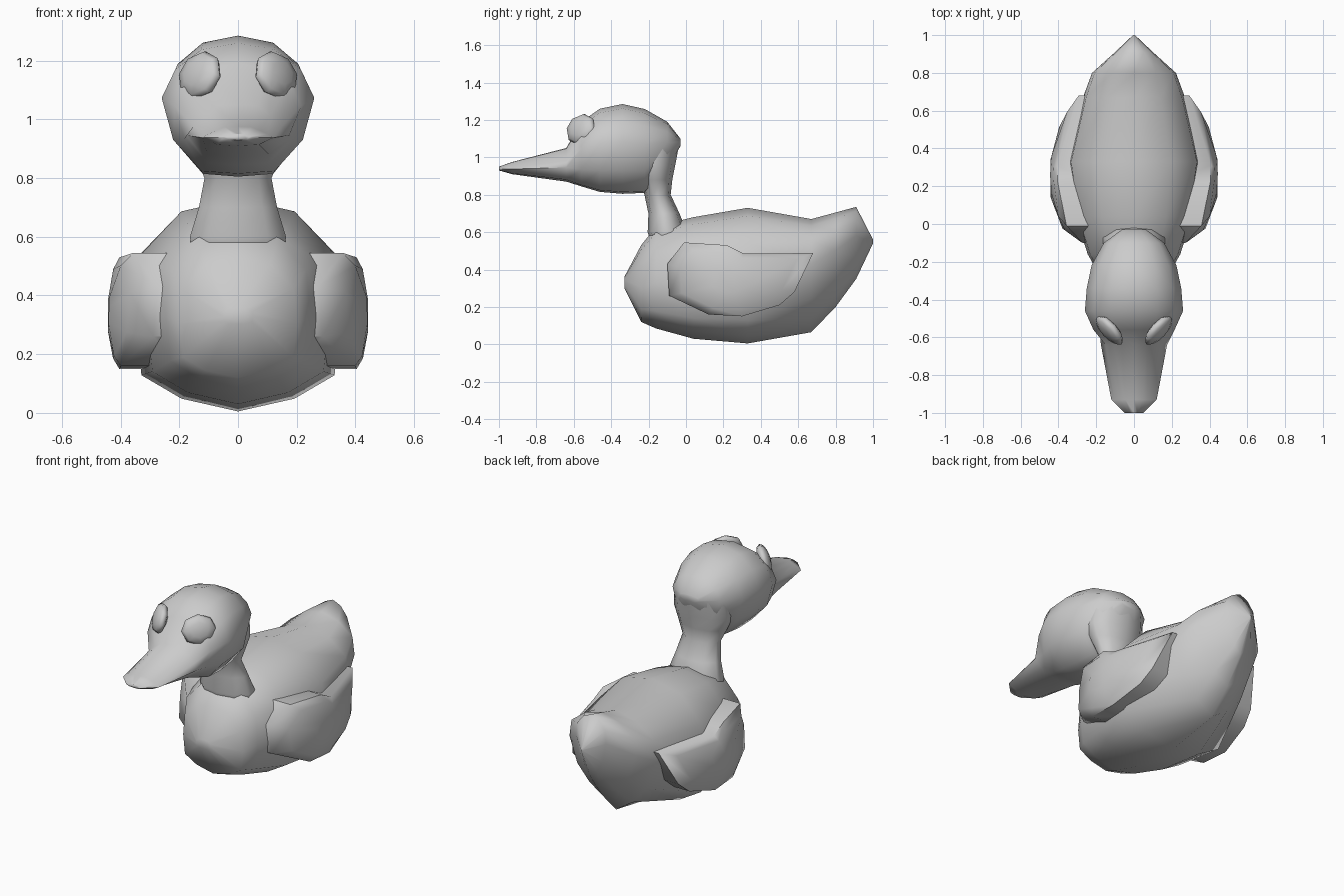
import bpy, bmesh, math
from mathutils import Vector, Matrix

if "Cube" in bpy.data.objects:
    bpy.data.objects.remove(bpy.data.objects["Cube"])

GREY = (0.6, 0.6, 0.6, 1)
grey = bpy.data.materials.new("plain grey")
grey.use_nodes = True
grey.diffuse_color = GREY
grey.node_tree.nodes["Principled BSDF"].inputs["Base Color"].default_value = GREY


def finish(name, bm, angle=60):
    """Turn a bmesh into a smooth shaded object."""
    bmesh.ops.recalc_face_normals(bm, faces=bm.faces)
    mesh = bpy.data.meshes.new(name)
    bm.to_mesh(mesh)
    bm.free()
    mesh.materials.append(grey)
    obj = bpy.data.objects.new(name, mesh)
    bpy.context.collection.objects.link(obj)
    bpy.ops.object.select_all(action='DESELECT')
    obj.select_set(True)
    bpy.context.view_layer.objects.active = obj
    bpy.ops.object.shade_smooth_by_angle(angle=math.radians(angle))


def loft(name, rings, angle=60):
    """Skin a list of equal closed rings and cap both ends."""
    bm = bmesh.new()
    loops = [[bm.verts.new(p) for p in ring] for ring in rings]
    for a, b in zip(loops, loops[1:]):
        for i in range(len(a)):
            j = (i + 1) % len(a)
            bm.faces.new((a[i], a[j], b[j], b[i]))
    bm.faces.new(loops[0])
    bm.faces.new(loops[-1])
    finish(name, bm, angle)


def sections(half, stations):
    """Place a mirrored unit cross-section at (y, bottom, top, half width)."""
    full = half + [(-x, t) for x, t in reversed(half[1:-1])]
    return [[(x * w, y, lo + (hi - lo) * t) for x, t in full]
            for y, lo, hi, w in stations]


# Body: round chest running into a keeled, pointed tail
chest_half = [(0, 1), (.55, .94), (.95, .74), (1, .45), (.94, .17), (.55, .06), (0, 0)]
tail_half = [(0, 1), (.52, .94), (.94, .8), (1, .6), (.76, .3), (.4, .12), (0, 0)]
loft("body", sections(chest_half, [
    (-.33, .3, .36, .05), (-.24, .12, .53, .2), (-.16, .085, .63, .245),
    (.04, .03, .68, .31), (.33, .005, .73, .35)])
    + sections(tail_half, [
        (.67, .065, .67, .27), (.8, .2, .705, .222),
        (.91, .35, .735, .1), (1, .54, .56, .005)]), 80)

# Neck, from inside the chest up into the back of the head
neck = [(.5, -.09, .085, .16), (.6, -.1, .105, .172), (.7, -.118, .083, .14),
        (.8, -.152, .07, .12), (.88, -.165, .092, .155),
        (.96, -.17, .113, .185), (1.08, -.16, .125, .17)]
turns = [math.tau * i / 10 for i in range(10)]
loft("neck", [[(rx * math.sin(a), y - ry * math.cos(a), z) for a in turns]
              for z, y, ry, rx in neck], 80)

# Head running into a flat bill
head_half = [(0, 1), (.48, .95), (.82, .8), (1, .58), (.85, .26), (.48, .02), (0, 0)]
bill_half = [(0, 1), (.38, .98), (.62, .8), (.86, .6), (1, .42), (.6, .06), (0, 0)]
loft("head_and_bill", sections(head_half, [
    (-.03, 1.06, 1.1, .065), (-.1, .93, 1.19, .16), (-.22, .81, 1.258, .225),
    (-.34, .805, 1.285, .25), (-.46, .815, 1.26, .26), (-.56, .845, 1.19, .215)])
    + sections(bill_half, [
        (-.64, .87, 1.05, .175), (-.93, .91, .975, .12), (-1, .93, .95, .05)]), 70)

# Wings: outline in y and z, bulging outwards and tucked in at the front
outline = [(-.1, .43), (-.01, .545), (.22, .53), (.31, .485), (.68, .488),
           (.58, .28), (.5, .21), (.3, .15), (.12, .16), (-.09, .26)]
centre = Vector((.24, .33))


def wing_ring(side, scale, drop, flat=None):
    """One ring of the wing, either on the bulge or on a flat inner plane."""
    ring = []
    for p in outline:
        y, z = centre + (Vector(p) - centre) * scale
        tuck = max(0, -y) * .75
        x = .45 - .6 * (y - .24) ** 2 - .13 * abs(z - .33) - tuck - drop
        ring.append((side * (flat or x), y, z))
    return ring


for side, label in ((1, "left"), (-1, "right")):
    loft(label + "_wing", [wing_ring(side, 1, 0, .2), wing_ring(side, 1, .02),
                           wing_ring(side, .8, .004), wing_ring(side, .3, 0)], 55)

    # Flattened eye disc lying against the head
    bm = bmesh.new()
    bmesh.ops.create_uvsphere(bm, u_segments=8, v_segments=6, radius=1)
    facing = Vector((side * .7, -.63, .3)).to_track_quat('Z', 'Y').to_matrix().to_4x4()
    place = Matrix.Translation((side * .13, -.562, 1.15)) @ facing
    bm.transform(place @ Matrix.Diagonal((.1, .086, .036, 1)))
    finish(label + "_eye", bm, 70)
